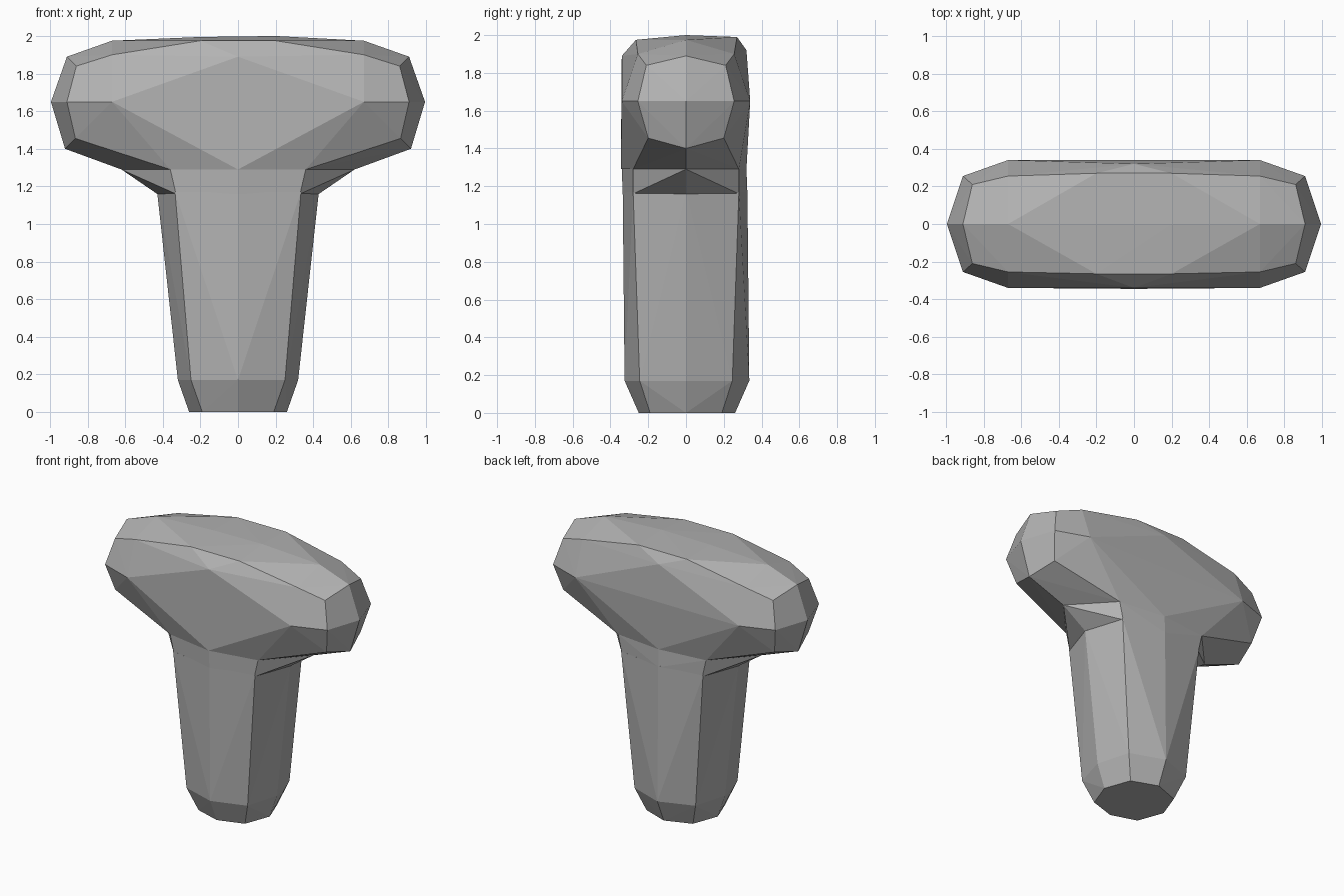
import bpy
import bmesh

cube = bpy.data.objects.get("Cube")
if cube:
    bpy.data.objects.remove(cube, do_unlink=True)

grey = bpy.data.materials.new("plain grey")
grey.use_nodes = True
colour = (0.45, 0.45, 0.45, 1)
grey.diffuse_color = colour
grey.node_tree.nodes["Principled BSDF"].inputs["Base Color"].default_value = colour


def mirrored(points, axes):
    """Repeat points on both sides of the given axes."""
    out = set(points)
    for axis in axes:
        for p in list(out):
            q = list(p)
            q[axis] = -q[axis]
            out.add(tuple(q))
    return out


def faceted_hull(name, points):
    """Wrap the corner points in a flat-faced solid."""
    bm = bmesh.new()
    for p in sorted(points):
        bm.verts.new(p)
    bmesh.ops.remove_doubles(bm, verts=bm.verts, dist=0.0001)
    result = bmesh.ops.convex_hull(bm, input=bm.verts)
    loose = {g for g in result["geom_interior"] + result["geom_unused"]
             if isinstance(g, bmesh.types.BMVert)}
    bmesh.ops.delete(bm, geom=list(loose), context="VERTS")
    bmesh.ops.recalc_face_normals(bm, faces=bm.faces)
    mesh = bpy.data.meshes.new(name)
    bm.to_mesh(mesh)
    bm.free()
    mesh.materials.append(grey)
    obj = bpy.data.objects.new(name, mesh)
    bpy.context.collection.objects.link(obj)
    return obj


def octagon(z, side_x, corner_x, corner_y, front_y, back_y):
    """Eight-sided ring with corners on the axes and the diagonals."""
    ring = mirrored([(side_x, 0, z), (corner_x, corner_y, z)], (0, 1))
    return ring | {(0, -front_y, z), (0, back_y, z)}


# Crossbar: rounded ends, then the front, back, top and underside corners
ends = mirrored([
    (0.995, 0, 1.65), (0.91, 0.255, 1.65), (0.91, 0, 1.89),
    (0.86, 0.21, 1.84), (0.92, 0, 1.4), (0.865, 0.2, 1.455),
    (0.62, 0, 1.29), (0.36, 0.28, 1.29), (0.67, 0.255, 1.9),
    (0.67, 0, 1.975),
], (0, 1))
front = mirrored([(0.67, -0.34, 1.65), (0, -0.345, 1.29),
                  (0, -0.34, 1.89), (0.2, -0.265, 1.975)], (0,))
back = mirrored([(0.67, 0.34, 1.65), (0, 0.32, 1.29),
                 (0, 0.32, 1.92), (0.2, 0.27, 1.99)], (0,))
ridge = {(0.2, 0, 2.0), (-0.2, 0, 1.995)}
faceted_hull("crossbar", ends | front | back | ridge)

# Collar: flares from the stem to a point on each side
faceted_hull("collar", octagon(1.29, 0.62, 0.36, 0.28, 0.34, 0.32)
             | octagon(1.16, 0.43, 0.33, 0.28, 0.335, 0.325))

# Stem: tapered octagonal post with a chamfered foot
faceted_hull("stem", octagon(1.17, 0.43, 0.335, 0.28, 0.335, 0.325)
             | octagon(0.17, 0.32, 0.25, 0.245, 0.325, 0.335)
             | octagon(0, 0.26, 0.19, 0.19, 0.25, 0.26))
